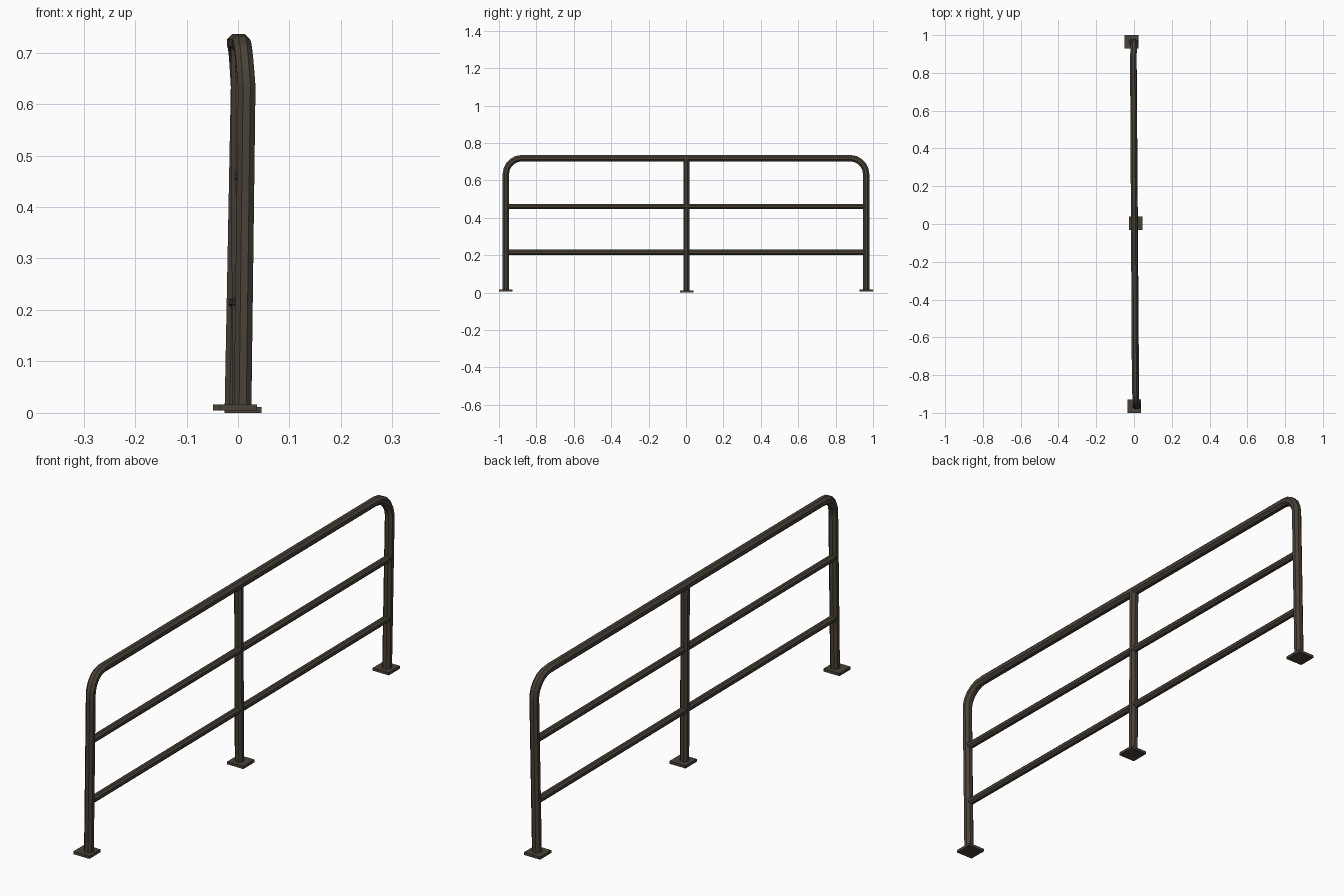
import bpy, bmesh, math
from mathutils import Vector

if "Cube" in bpy.data.objects:
    bpy.data.objects.remove(bpy.data.objects["Cube"])

metal = bpy.data.materials.new("dark brown metal")
metal.diffuse_color = (0.068, 0.054, 0.040, 1)
metal.use_nodes = True
metal.node_tree.nodes["Principled BSDF"].inputs["Base Color"].default_value = metal.diffuse_color


def finish(name, bm):
    bmesh.ops.recalc_face_normals(bm, faces=bm.faces)
    me = bpy.data.meshes.new(name)
    bm.to_mesh(me)
    bm.free()
    me.materials.append(metal)
    ob = bpy.data.objects.new(name, me)
    bpy.context.collection.objects.link(ob)
    return ob


def tube(name, path, width, sides=8):
    """Sweep a flat-sided octagon along a path lying close to the YZ plane."""
    pts = [Vector(p) for p in path]
    r = width / 2 / math.cos(math.pi / sides)
    bm = bmesh.new()
    rings = []
    for i, p in enumerate(pts):
        t = Vector()
        if i > 0:
            t += (p - pts[i - 1]).normalized()
        if i < len(pts) - 1:
            t += (pts[i + 1] - p).normalized()
        t.normalize()
        up = t.cross(Vector((1, 0, 0))).normalized()
        side = up.cross(t)
        ring = []
        for k in range(sides):
            a = 2 * math.pi * (k + 0.5) / sides
            ring.append(bm.verts.new(p + side * r * math.cos(a) + up * r * math.sin(a)))
        rings.append(ring)
    for a, b in zip(rings, rings[1:]):
        for k in range(sides):
            j = (k + 1) % sides
            bm.faces.new((a[k], a[j], b[j], b[k]))
    bm.faces.new(rings[0])
    bm.faces.new(rings[-1])
    return finish(name, bm)


def plate(name, x, y, z, size=0.072, thick=0.011):
    bm = bmesh.new()
    bmesh.ops.create_cube(bm, size=1)
    for v in bm.verts:
        v.co = Vector((x + v.co.x * size, y + v.co.y * size, z + thick * (v.co.z + 0.5)))
    return finish(name, bm)


# outer frame: two slightly leaning posts joined by a rounded top rail
Y, TOP, R, STEPS = 0.963, 0.719, 0.085, 5


def half(sign, x_foot, x_bend, x_top):
    pts = [(x_foot, sign * Y, 0.006), (x_bend, sign * Y, TOP - R)]
    for i in range(1, STEPS + 1):
        f = i / STEPS
        a = f * math.pi / 2
        pts.append((x_bend + (x_top - x_bend) * f,
                    sign * (Y - R + R * math.cos(a)),
                    TOP - R + R * math.sin(a)))
    return pts


front = half(-1, 0.009, 0.017, 0.006)
back = half(1, -0.009, 0.003, -0.004)
tube("outer_frame", front + back[::-1], 0.034)

# middle post
tube("middle_post", [(0.005, 0.002, 0.004), (0.002, 0.002, TOP)], 0.032)

# two horizontal rails
for name, z, xf, xb in (("upper_rail", 0.460, 0.014, 0.000),
                        ("lower_rail", 0.216, 0.011, -0.005)):
    tube(name, [(xf, -Y, z), (xb, Y, z)], 0.027)

# foot plates
plate("front_foot_plate", 0.001, -0.964, 0.005)
plate("middle_foot_plate", 0.010, 0.004, 0.0)
plate("back_foot_plate", -0.013, 0.964, 0.005)
